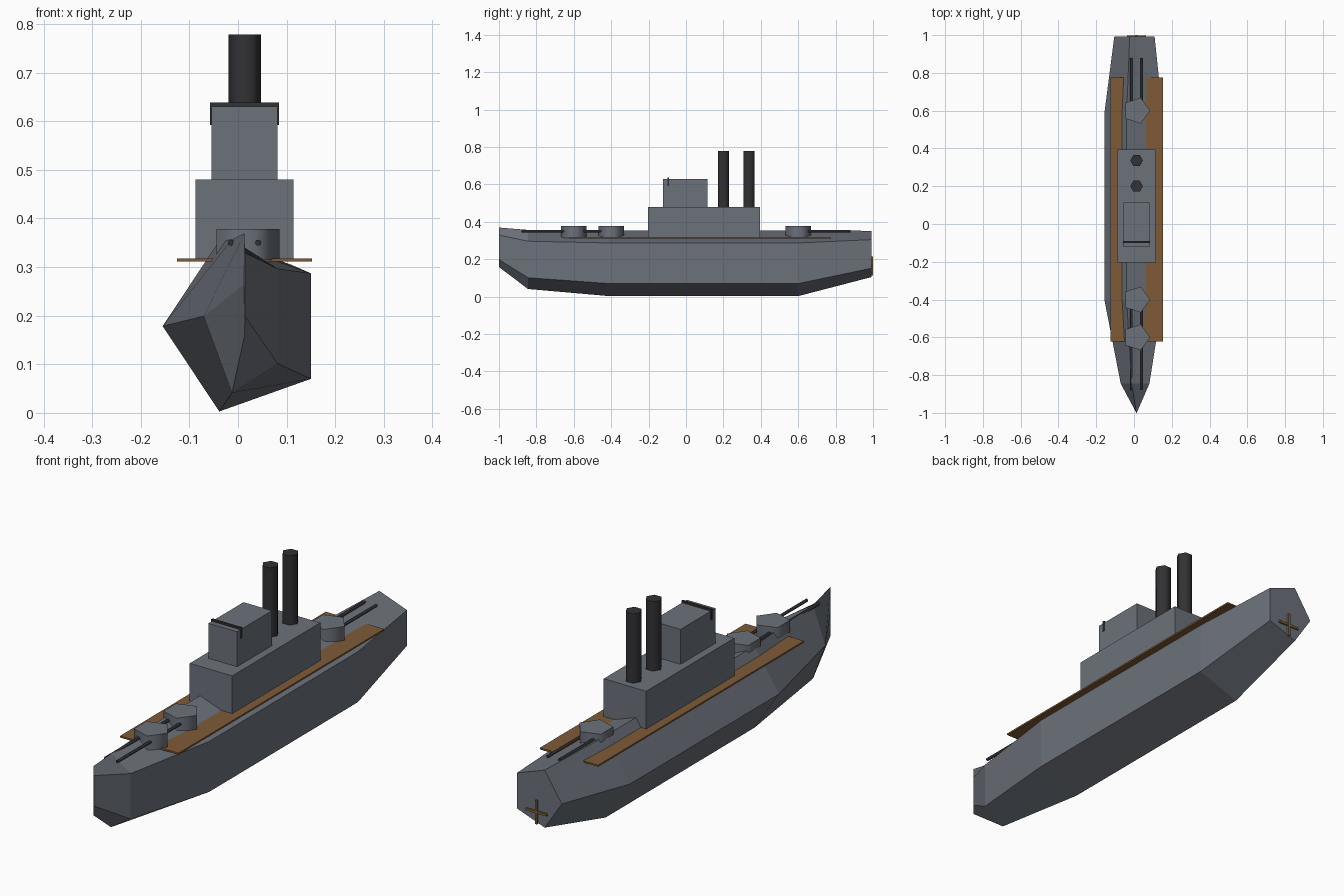
import bpy, bmesh, math
from math import cos, sin, pi

if "Cube" in bpy.data.objects:
    bpy.data.objects.remove(bpy.data.objects["Cube"], do_unlink=True)

CX = 0.0136  # centreline of the ship


def material(name, rgb):
    m = bpy.data.materials.new(name)
    m.use_nodes = True
    m.diffuse_color = (*rgb, 1)
    m.node_tree.nodes["Principled BSDF"].inputs["Base Color"].default_value = (*rgb, 1)
    return m


GREY = material("steel grey", (0.15, 0.165, 0.195))
DARK = material("dark iron", (0.032, 0.032, 0.036))
WOOD = material("deck wood", (0.21, 0.105, 0.04))
BRONZE = material("bronze", (0.21, 0.12, 0.035))


def loft(name, sections, mat, smooth_angle=None):
    """Skin a list of equal-length rings and cap both ends."""
    bm = bmesh.new()
    rings = [[bm.verts.new(p) for p in ring] for ring in sections]
    n = len(rings[0])
    for a, b in zip(rings, rings[1:]):
        for i in range(n):
            j = (i + 1) % n
            bm.faces.new((a[i], a[j], b[j], b[i]))
    bm.faces.new(rings[0])
    bm.faces.new(rings[-1])
    bmesh.ops.recalc_face_normals(bm, faces=bm.faces)
    mesh = bpy.data.meshes.new(name)
    bm.to_mesh(mesh)
    bm.free()
    mesh.materials.append(mat)
    ob = bpy.data.objects.new(name, mesh)
    bpy.context.collection.objects.link(ob)
    if smooth_angle:
        bpy.ops.object.select_all(action="DESELECT")
        ob.select_set(True)
        bpy.context.view_layer.objects.active = ob
        bpy.ops.object.shade_smooth_by_angle(angle=math.radians(smooth_angle))
    return ob


def box(name, x, y, z, mat):
    """Box from (min, max) ranges; x is measured from the centreline."""
    ring = [(0, 0), (1, 0), (1, 1), (0, 1)]
    return loft(name, [[(CX + x[i], y[j], h) for i, j in ring] for h in z], mat)


def prism(name, sides, r, y, z, mat, smooth_angle):
    """Upright prism with one corner pointing to +x."""
    angles = [2 * pi * i / sides for i in range(sides)]
    return loft(name, [[(CX + r * cos(a), y + r * sin(a), h) for a in angles]
                       for h in z], mat, smooth_angle)


def barrel(name, x, y0, y1, z, r):
    angles = [2 * pi * i / 8 for i in range(8)]
    return loft(name, [[(CX + x + r * cos(a), y, z + r * sin(a)) for a in angles]
                       for y in (y0, y1)], DARK, 50)


# Five-sided hull: y, half width, half height, centre height
stations = [
    (-1.0, 0.001, 0.111, 0.264),
    (-0.845, 0.084, 0.166, 0.199),
    (-0.41, 0.1686, 0.1846, 0.1785),
    (0.6, 0.1686, 0.1846, 0.1785),
    (0.992, 0.118, 0.130, 0.2285),
]
corners = [pi + 2 * pi * i / 5 for i in range(5)]
loft("hull", [[(CX + rx * cos(a), y, cz + rz * sin(a)) for a in corners]
              for y, rx, rz, cz in stations], GREY)

# Wooden deck plate, with the hull ridge rising through it
box("deck", (-0.139, 0.139), (-0.622, 0.775), (0.311, 0.318), WOOD)

# Superstructure
box("deckhouse", (-0.101, 0.101), (-0.203, 0.395), (0.314, 0.48), GREY)
box("bridge", (-0.068, 0.068), (-0.123, 0.115), (0.48, 0.63), GREY)
box("bridge_band", (-0.071, 0.071), (-0.1, -0.09), (0.592, 0.638), DARK)

# Funnels
for name, y in (("front_funnel", 0.2), ("rear_funnel", 0.336)):
    prism(name, 6, 0.0335, y, (0.479, 0.778), DARK, 65)

# Gun turrets with twin barrels: position and firing direction
for name, y, d in (("bow_turret", -0.6, -1), ("upper_turret", -0.4, -1),
                   ("stern_turret", 0.6, 1)):
    prism(name, 5, 0.072, y, (0.314, 0.378), GREY, 75)
    for side, x in (("left", 0.028), ("right", -0.028)):
        barrel(f"{name}_{side}_barrel", x, y + d * 0.04, y + d * 0.28, 0.35, 0.0065)

# Crossed propeller blades on the stern
box("propeller_upright", (-0.005, 0.005), (0.99, 1.0), (0.113, 0.215), BRONZE)
box("propeller_crossbar", (-0.05, 0.05), (0.99, 0.999), (0.159, 0.169), BRONZE)
